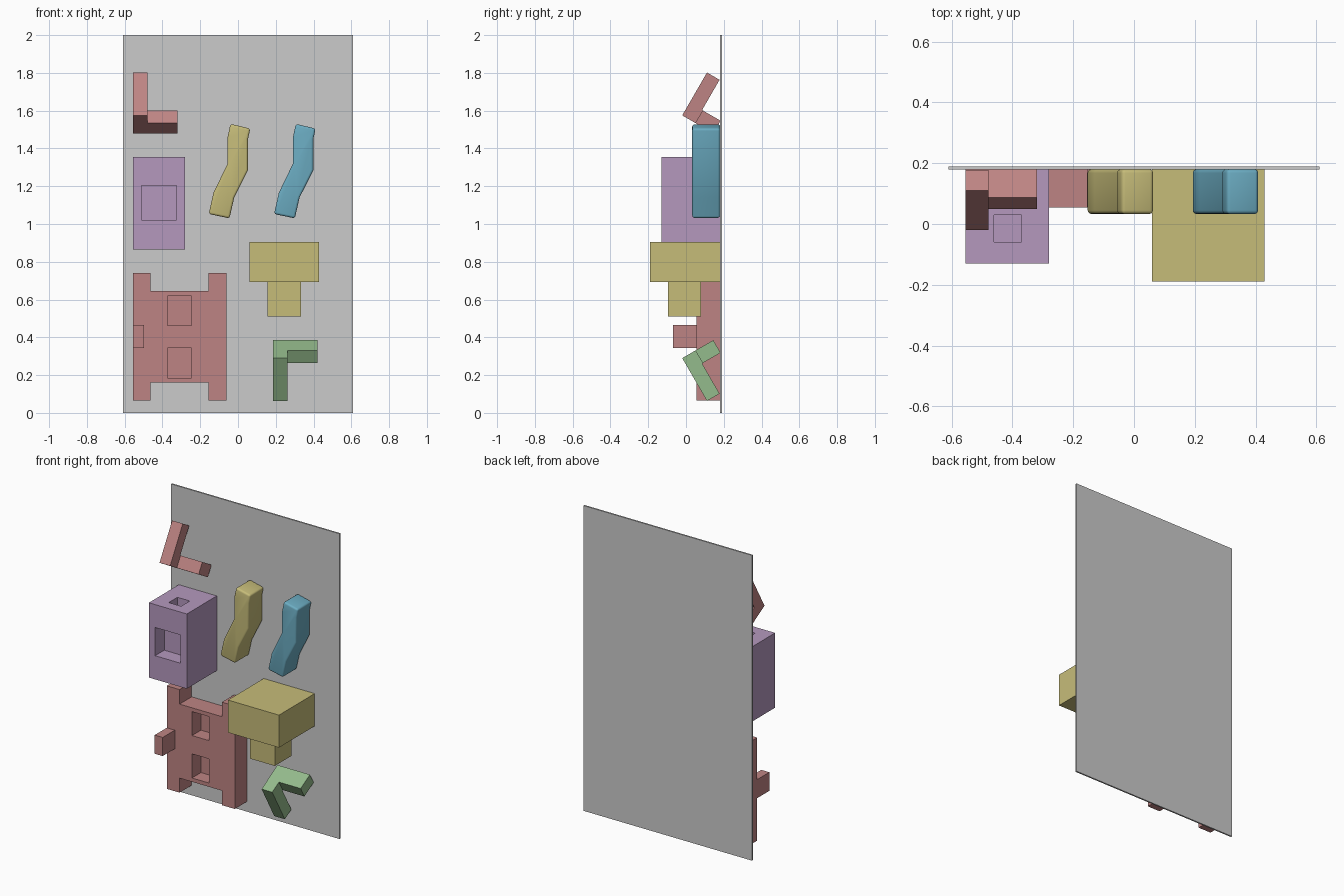
import bpy, bmesh, math

if "Cube" in bpy.data.objects:
    bpy.data.objects.remove(bpy.data.objects["Cube"])


def material(name, r, g, b):
    lin = [((c / 255 + 0.055) / 1.055) ** 2.4 for c in (r, g, b)]
    m = bpy.data.materials.new(name)
    m.diffuse_color = (*lin, 1)
    m.use_nodes = True
    m.node_tree.nodes["Principled BSDF"].inputs["Base Color"].default_value = m.diffuse_color
    return m


GREY = material("board grey", 203, 203, 203)
RED = material("dusty red", 190, 132, 131)
PURPLE = material("soft purple", 181, 153, 190)
YELLOW = material("straw yellow", 198, 188, 121)
BLUE = material("sky blue", 108, 173, 195)
GREEN = material("leaf green", 148, 187, 140)

WALL = 0.18  # front face of the board


def prism(name, profile, y0, y1, mat):
    """Extrude an (x, z) outline from y0 to y1."""
    bm = bmesh.new()
    face = bm.faces.new([bm.verts.new((x, y0, z)) for x, z in profile])
    ext = bmesh.ops.extrude_face_region(bm, geom=[face])
    for v in ext["geom"]:
        if isinstance(v, bmesh.types.BMVert):
            v.co.y = y1
    bmesh.ops.recalc_face_normals(bm, faces=bm.faces)
    mesh = bpy.data.meshes.new(name)
    bm.to_mesh(mesh)
    bm.free()
    mesh.materials.append(mat)
    obj = bpy.data.objects.new(name, mesh)
    bpy.context.collection.objects.link(obj)
    return obj


def box(name, x0, x1, y0, y1, z0, z1, mat):
    return prism(name, [(x0, z0), (x1, z0), (x1, z1), (x0, z1)], y0, y1, mat)


def boolean(obj, other, operation):
    """Apply a boolean with another object, then remove that object."""
    mod = obj.modifiers.new("boolean", 'BOOLEAN')
    mod.operation, mod.object, mod.solver = operation, other, 'EXACT'
    bpy.context.view_layer.objects.active = obj
    bpy.ops.object.modifier_apply(modifier=mod.name)
    bpy.data.objects.remove(other, do_unlink=True)


# Backing board
box("board", -0.61, 0.61, WALL, 0.19, 0, 2, GREY)

# Purple block with a front pocket and a top pocket
block = box("pocket_block", -0.555, -0.28, -0.13, WALL, 0.865, 1.355, PURPLE)
boolean(block, box("front_pocket", -0.51, -0.325, -0.2, -0.035, 1.02, 1.205, PURPLE), 'DIFFERENCE')
boolean(block, box("top_pocket", -0.46, -0.37, -0.06, 0.03, 1.265, 1.45, PURPLE), 'DIFFERENCE')

# Red slab with notched ends, two pockets and a side peg
slab = prism("notched_slab", [
    (-0.555, 0.065), (-0.462, 0.065), (-0.462, 0.16), (-0.155, 0.16),
    (-0.155, 0.065), (-0.062, 0.065), (-0.062, 0.74), (-0.155, 0.74),
    (-0.155, 0.645), (-0.462, 0.645), (-0.462, 0.74), (-0.555, 0.74)], 0.055, WALL, RED)
for z0, z1 in ((0.185, 0.343), (0.463, 0.62)):
    boolean(slab, box("slab_pocket", -0.372, -0.247, -0.1, 0.148, z0, z1, RED), 'DIFFERENCE')
box("slab_peg", -0.555, -0.497, -0.07, 0.055, 0.343, 0.465, RED)

# Yellow T shape
box("tee_head", 0.06, 0.43, -0.19, WALL, 0.692, 0.905, YELLOW)
box("tee_stem", 0.155, 0.333, -0.095, 0.08, 0.51, 0.692, YELLOW)


# Tilted three-armed corner brackets, one upright and one flipped
def bracket(name, x, flip, mat):
    w = 0.077
    obj = box(name, 0, w, 0, w, 0, 0.262, mat)
    boolean(obj, box("foot", 0, w, w - 0.01, 0.19, 0, w, mat), 'UNION')
    boolean(obj, box("side_arm", w - 0.01, 0.235, 0.08, 0.19, 0, w, mat), 'UNION')
    c, s = math.cos(math.radians(30)), math.sin(math.radians(30))
    for v in obj.data.vertices:
        a, b = v.co.y, v.co.z
        v.co.x += x
        v.co.y = min(-0.02 + a * c + b * s, 0.185)
        z = 1.575 - a * s + b * c
        v.co.z = 1.865 - z if flip else z
    if flip:
        obj.data.flip_normals()


bracket("upper_bracket", -0.555, False, RED)
bracket("lower_bracket", 0.185, True, GREEN)

# Pair of bent handles with softened edges
BEND = [(-0.04, 1.53), (-0.055, 1.46), (-0.055, 1.32), (-0.13, 1.165), (-0.155, 1.053),
        (-0.045, 1.03), (-0.02, 1.14), (0.053, 1.285), (0.053, 1.45), (0.065, 1.505)]
for name, dx, mat in (("left_handle", 0, YELLOW), ("right_handle", 0.346, BLUE)):
    handle = prism(name, [(x + dx, z) for x, z in BEND], 0.033, WALL, mat)
    bev = handle.modifiers.new("soft edges", 'BEVEL')
    bev.width, bev.segments = 0.012, 3
    bev.limit_method, bev.angle_limit = 'ANGLE', math.radians(50)
    bpy.ops.object.select_all(action='DESELECT')
    handle.select_set(True)
    bpy.context.view_layer.objects.active = handle
    bpy.ops.object.modifier_apply(modifier=bev.name)
    bpy.ops.object.shade_smooth_by_angle(angle=math.radians(35))
